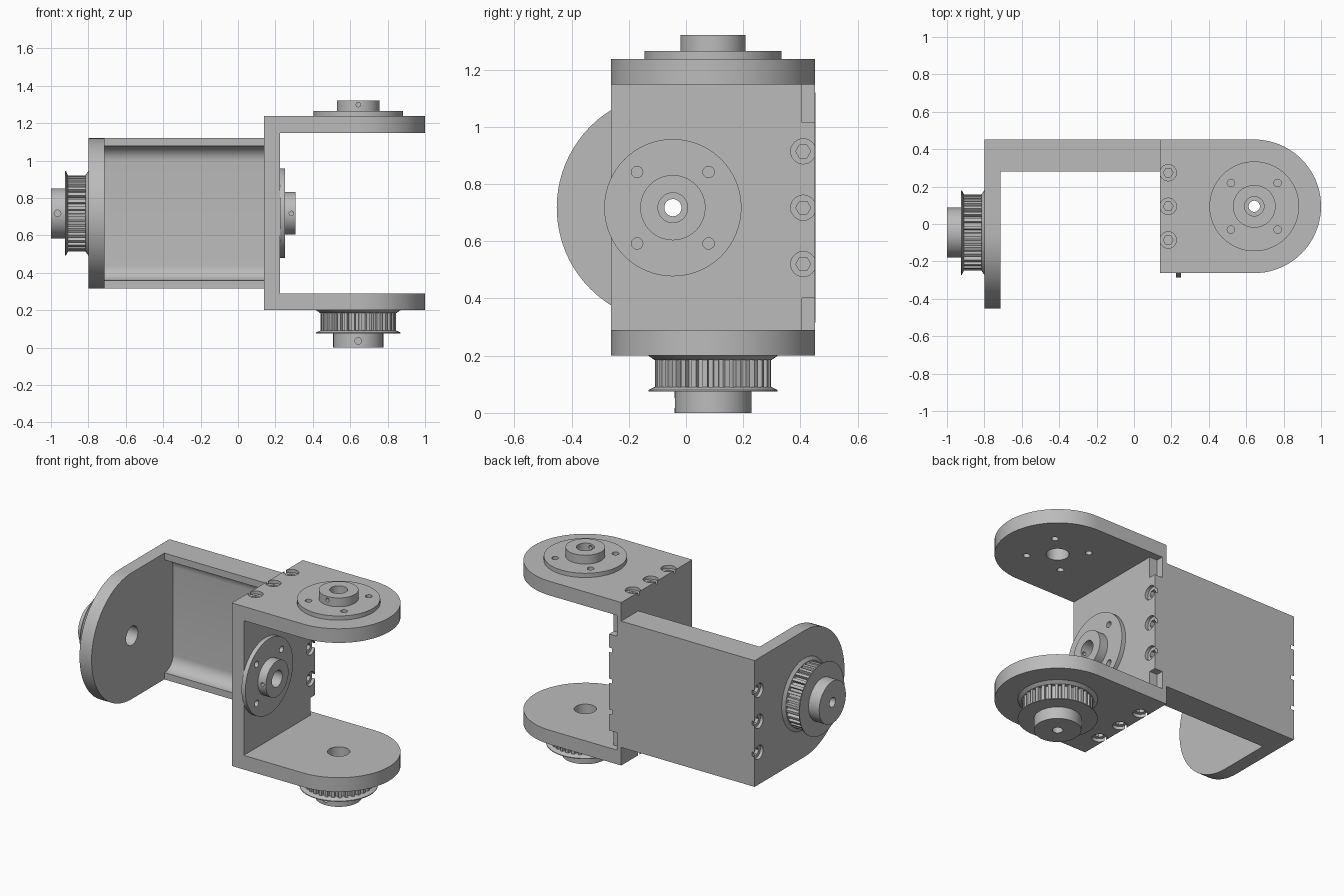
import bpy, bmesh
from math import cos, sin, pi, radians
from mathutils import Matrix, Vector

cube = bpy.data.objects.get("Cube")
if cube:
    bpy.data.objects.remove(cube, do_unlink=True)

GREY = (0.5, 0.5, 0.5, 1)
grey = bpy.data.materials.new("plain grey")
grey.use_nodes = True
grey.diffuse_color = GREY
grey.node_tree.nodes["Principled BSDF"].inputs["Base Color"].default_value = GREY

X, Y, Z = Vector((1, 0, 0)), Vector((0, 1, 0)), Vector((0, 0, 1))


def frame(origin, u, v):
    """Matrix with local axes u, v and their cross product."""
    m = Matrix((u, v, u.cross(v))).transposed().to_4x4()
    m.translation = Vector(origin)
    return m


def make(name, bm, m):
    bmesh.ops.recalc_face_normals(bm, faces=bm.faces)
    bm.transform(m)
    mesh = bpy.data.meshes.new(name)
    bm.to_mesh(mesh)
    bm.free()
    obj = bpy.data.objects.new(name, mesh)
    bpy.context.collection.objects.link(obj)
    return obj


def prism(name, outline, a, b, m):
    """Extrude a local outline from depth a to depth b."""
    bm = bmesh.new()
    face = bm.faces.new([bm.verts.new((u, v, a)) for u, v in outline])
    top = bmesh.ops.extrude_face_region(bm, geom=[face])["geom"]
    verts = [g for g in top if isinstance(g, bmesh.types.BMVert)]
    bmesh.ops.translate(bm, verts=verts, vec=(0, 0, b - a))
    return make(name, bm, m)


def lathe(name, profile, m, n=64):
    """Revolve a closed (radius, height) profile about the local axis."""
    bm = bmesh.new()
    rings = [[bm.verts.new((r * cos(2 * pi * i / n), r * sin(2 * pi * i / n), h))
              for r, h in profile] for i in range(n)]
    k = len(profile)
    for i in range(n):
        p, q = rings[i], rings[(i + 1) % n]
        for j in range(k):
            bm.faces.new((p[j], p[(j + 1) % k], q[(j + 1) % k], q[j]))
    return make(name, bm, m)


def arc(r, n, start=0.0, end=2 * pi, cu=0.0, cv=0.0, closed=True):
    steps = n if closed else n - 1
    return [(cu + r * cos(start + (end - start) * i / steps),
             cv + r * sin(start + (end - start) * i / steps)) for i in range(n)]


def rect(u0, u1, v0, v1):
    return [(u0, v0), (u1, v0), (u1, v1), (u0, v1)]


def rounded_tab(back, r):
    return [(back, -r)] + arc(r, 41, -pi / 2, pi / 2, closed=False) + [(back, r)]


def boolean(obj, cutter, op="DIFFERENCE"):
    cutter.hide_render = True
    mod = obj.modifiers.new("cut", "BOOLEAN")
    mod.operation, mod.solver, mod.object = op, "EXACT", cutter
    bpy.context.view_layer.update()
    dg = bpy.context.evaluated_depsgraph_get()
    mesh = bpy.data.meshes.new_from_object(obj.evaluated_get(dg))
    obj.modifiers.clear()
    obj.data = mesh
    bpy.data.objects.remove(cutter, do_unlink=True)


def drill(obj, m, r, a, b, cu=0.0, cv=0.0, n=32):
    boolean(obj, prism("drill", arc(r, n, cu=cu, cv=cv), a, b, m))


def screw_hole(obj, m):
    # counterbore with a hexagonal socket below it
    drill(obj, m, 0.044, -0.02, 0.03, n=24)
    drill(obj, m, 0.026, -0.05, 0.03, n=6)


def four_holes(obj, m, a, b):
    for s in (-1, 1):
        for t in (-1, 1):
            drill(obj, m, 0.02, a, b, s * 0.125, t * 0.125, 16)


# Key frames: local third axis points out of the mounting face
PX, PY = 0.643, 0.0945
AY, AZ = -0.046, 0.7175
top_f = frame((PX, PY, 1.238), -Y, X)
bottom_f = frame((PX, PY, 0.2), -Y, -X)
web_f = frame((0.225, AY, AZ), -Y, -Z)
side_f = frame((-0.8, AY, AZ), -Y, Z)

# U-shaped bracket: C profile trimmed to a rounded plan
c_profile = [(0.14, 0.2), (1.2, 0.2), (1.2, 0.29), (0.225, 0.29),
             (0.225, 1.148), (1.2, 1.148), (1.2, 1.238), (0.14, 1.238)]
bracket = prism("u_bracket", c_profile, -0.7, 0.7, frame((0, 0, 0), X, Z))
boolean(bracket, prism("plan", rounded_tab(-0.7, 0.357), -0.2, 1.6,
                       frame((PX, PY, 0), X, Y)), "INTERSECT")
for z0, z1 in ((0.29, 0.401), (1.015, 1.148)):
    boolean(bracket, prism("notch", rect(0.17, 0.3, 0.406, 0.6), z0, z1,
                           frame((0, 0, 0), X, Y)))
drill(bracket, top_f, 0.065, -0.2, 0.1)
four_holes(bracket, top_f, -0.2, 0.1)
drill(bracket, bottom_f, 0.065, -0.2, 0.1)
drill(bracket, web_f, 0.06, -0.2, 0.1)
for i in (-1, 0, 1):
    screw_hole(bracket, frame((0.183, PY + i * 0.18, 1.238), X, Y))
    screw_hole(bracket, frame((0.183, PY + i * 0.18, 0.2), X, -Y))
    screw_hole(bracket, frame((0.225, 0.41, AZ + i * 0.197), Y, Z))

# L-shaped arm: side plate with a rounded end and a channelled back wall
l_profile = [(-0.8, -0.7), (-0.715, -0.7), (-0.715, 0.28), (0.14, 0.28),
             (0.14, 0.452), (-0.8, 0.452)]
arm = prism("l_arm", l_profile, 0, 1.5, frame((0, 0, 0), X, Y))
boolean(arm, prism("end_shape", rounded_tab(-0.7, 0.402), -0.5, 1.5,
                   frame((0, -0.05, AZ), -Y, Z)), "INTERSECT")
R = 0.08
yc, zc = 0.367 - R, 0.359 - R
channel = ([(0.2, -0.359)] + arc(R, 11, -pi / 2, 0, yc, -zc, False)
           + arc(R, 11, 0, pi / 2, yc, zc, False) + [(0.2, 0.359)])
boolean(arm, prism("channel", channel, -0.715, 0.3, frame((0, 0, AZ), Y, Z)))
drill(arm, side_f, 0.06, -0.2, 0.1)
for i in (-1, 0, 1):
    screw_hole(arm, frame((-0.8, 0.41, AZ + i * 0.197), -Y, Z))

# Flanged hubs on the bracket top and web
hub_profile = [(0.052, 0), (0.24, 0), (0.24, 0.027), (0.114, 0.027),
               (0.114, 0.083), (0.052, 0.083)]
hubs = []
for name, f in (("top_hub", top_f), ("web_hub", web_f)):
    hub = lathe(name, hub_profile, f)
    four_holes(hub, f, -0.1, 0.1)
    drill(hub, f @ frame((0, 0, 0.06), Y, Z), 0.012, 0.03, 0.2, n=12)
    hubs.append(hub)

# Toothed belt pulleys below the bracket and outside the arm
pulley_profile = [(0.03, 0), (0.226, 0), (0.205, 0.015), (0.17, 0.015),
                  (0.17, 0.11), (0.205, 0.11), (0.226, 0.12), (0.226, 0.125),
                  (0.134, 0.125), (0.134, 0.2), (0.03, 0.2)]
TEETH = 32
gear = []
for i in range(TEETH):
    for offset, r in ((0, 0.182), (0.42, 0.182), (0.5, 0.203), (0.92, 0.203)):
        a = 2 * pi * (i + offset) / TEETH
        gear.append((r * cos(a), r * sin(a)))
pulleys = []
for name, f in (("bottom_pulley", bottom_f), ("side_pulley", side_f)):
    body = lathe(name, pulley_profile, f)
    drill(body, f @ frame((0, 0, 0.165), Y, Z), 0.018, 0.06, 0.3, n=12)
    teeth = prism(name + "_teeth", gear, 0.012, 0.113, f)
    drill(teeth, f, 0.1, -0.1, 0.3)
    pulleys += [body, teeth]

# Material and smooth curved surfaces with sharp edges
for obj in [bracket, arm] + hubs + pulleys:
    obj.data.materials.clear()
    obj.data.materials.append(grey)
    for o in bpy.context.selected_objects:
        o.select_set(False)
    obj.select_set(True)
    bpy.context.view_layer.objects.active = obj
    bpy.ops.object.shade_smooth_by_angle(angle=radians(25))
